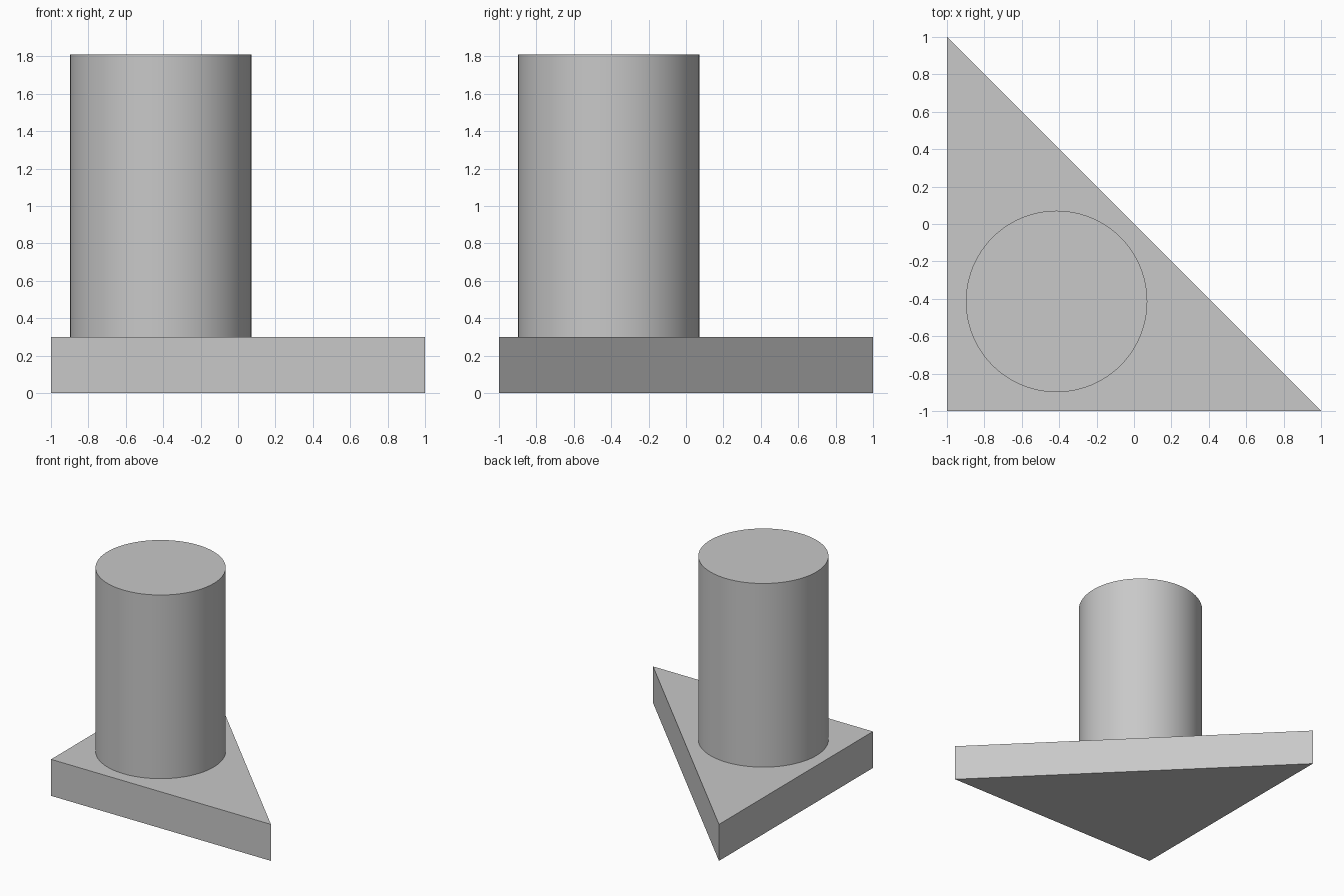
import bpy
import bmesh
import math
from mathutils import Vector

default = bpy.data.objects.get("Cube")
if default:
    bpy.data.objects.remove(default, do_unlink=True)

# Single plain grey material
grey = bpy.data.materials.new("light_grey")
grey.use_nodes = True
colour = (0.58, 0.58, 0.58, 1.0)
grey.diffuse_color = colour
grey.node_tree.nodes["Principled BSDF"].inputs["Base Color"].default_value = colour

BASE_TOP = 0.3
POST_TOP = 1.81
POST_RADIUS = 0.485
POST_CENTRE = -0.414


def extrude_outline(name, outline, bottom, top):
    """Make a solid prism from a counter-clockwise outline."""
    bm = bmesh.new()
    face = bm.faces.new([bm.verts.new((x, y, bottom)) for x, y in outline])
    result = bmesh.ops.extrude_face_region(bm, geom=[face], use_keep_orig=True)
    raised = [v for v in result["geom"] if isinstance(v, bmesh.types.BMVert)]
    bmesh.ops.translate(bm, verts=raised, vec=Vector((0, 0, top - bottom)))
    bmesh.ops.recalc_face_normals(bm, faces=bm.faces)
    mesh = bpy.data.meshes.new(name)
    bm.to_mesh(mesh)
    bm.free()
    mesh.materials.append(grey)
    obj = bpy.data.objects.new(name, mesh)
    bpy.context.collection.objects.link(obj)
    return obj


# Right-angled triangular slab
extrude_outline("triangular_base", [(-1, -1), (1, -1), (-1, 1)], 0, BASE_TOP)

# Round post standing on the slab
SIDES = 96
circle = [(POST_CENTRE + POST_RADIUS * math.cos(math.tau * i / SIDES),
           POST_CENTRE + POST_RADIUS * math.sin(math.tau * i / SIDES))
          for i in range(SIDES)]
post = extrude_outline("round_post", circle, BASE_TOP, POST_TOP)

# Smooth the post wall, keep its rims sharp
bpy.ops.object.select_all(action="DESELECT")
post.select_set(True)
bpy.context.view_layer.objects.active = post
bpy.ops.object.shade_smooth_by_angle(angle=math.radians(30))
